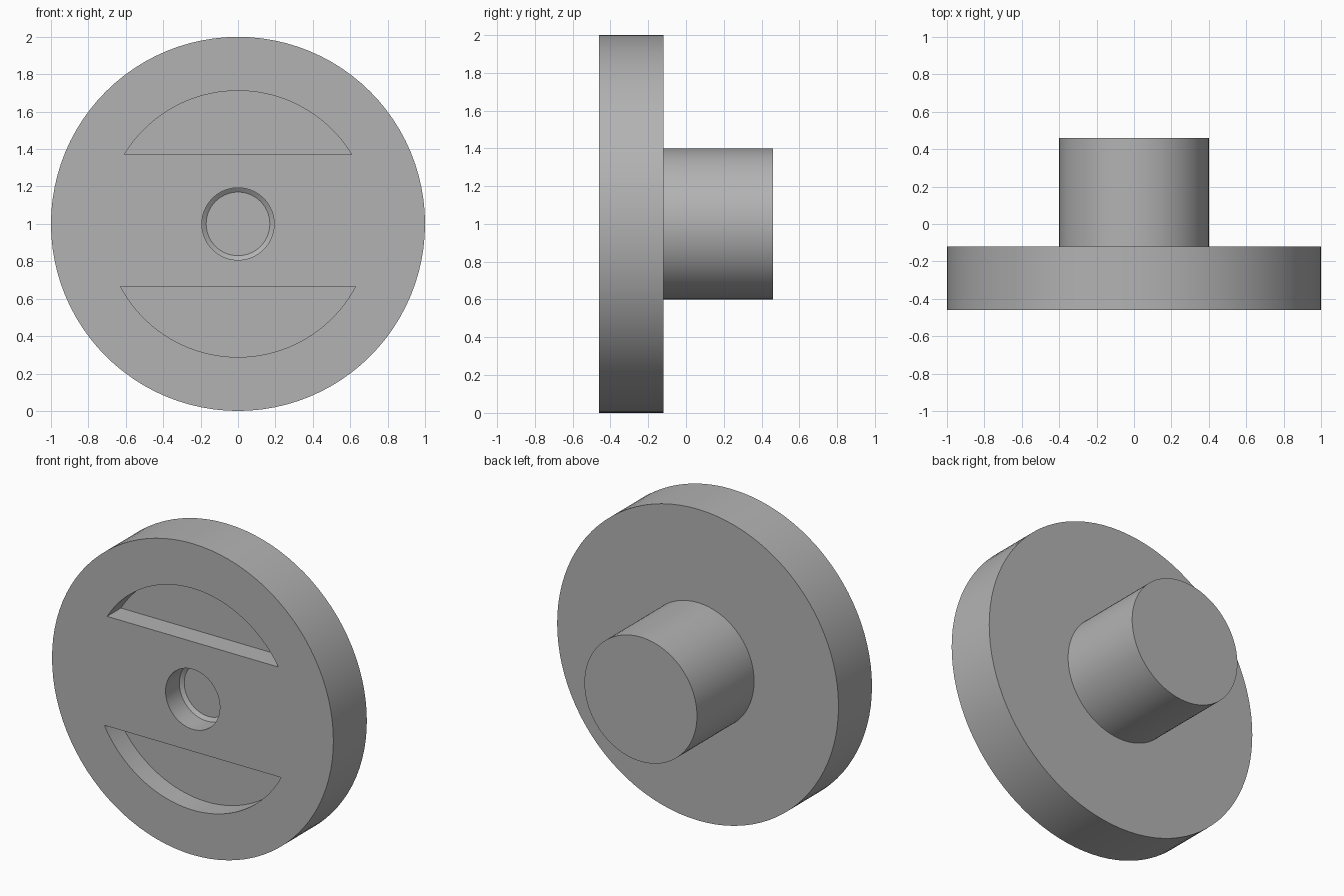
import bpy, bmesh, math
from mathutils import Matrix, Vector

old = bpy.data.objects.get("Cube")
if old:
    bpy.data.objects.remove(old, do_unlink=True)

SEGMENTS = 96
FRONT, STEP, BACK = -0.46, -0.12, 0.46
POCKET_DEPTH, POCKET_RADIUS = 0.14, 0.712

grey = bpy.data.materials.new("plain_grey")
grey.use_nodes = True
colour = (0.45, 0.45, 0.45, 1)
grey.diffuse_color = colour
grey.node_tree.nodes["Principled BSDF"].inputs["Base Color"].default_value = colour


def add_object(name, bm):
    bmesh.ops.recalc_face_normals(bm, faces=bm.faces)
    mesh = bpy.data.meshes.new(name)
    bm.to_mesh(mesh)
    bm.free()
    mesh.materials.append(grey)
    obj = bpy.data.objects.new(name, mesh)
    bpy.context.collection.objects.link(obj)
    return obj


def turned(name, profile):
    """Spin (radius, y) points round the y axis at z = 1; cap both ends."""
    bm = bmesh.new()
    rings = []
    for r, y in profile:
        angles = [2 * math.pi * i / SEGMENTS for i in range(SEGMENTS)]
        rings.append([bm.verts.new((r * math.cos(a), y, 1 + r * math.sin(a))) for a in angles])
    for a, b in zip(rings, rings[1:]):
        for i in range(SEGMENTS):
            j = (i + 1) % SEGMENTS
            bm.faces.new((a[i], a[j], b[j], b[i]))
    bm.faces.new(rings[0])
    bm.faces.new(rings[-1])
    return add_object(name, bm)


def pocket_cutter(name, side, flat):
    """Circular segment beyond a chord 'flat' from the axis, above or below."""
    start = math.asin(flat / POCKET_RADIUS)
    steps = 40
    bm = bmesh.new()
    arc = []
    for i in range(steps + 1):
        a = start + (math.pi - 2 * start) * i / steps
        arc.append(bm.verts.new((POCKET_RADIUS * math.cos(a), FRONT - 0.1,
                                 1 + side * POCKET_RADIUS * math.sin(a))))
    face = bm.faces.new(arc)
    ext = bmesh.ops.extrude_face_region(bm, geom=[face])
    moved = [v for v in ext["geom"] if isinstance(v, bmesh.types.BMVert)]
    bmesh.ops.translate(bm, verts=moved, vec=(0, 0.1 + POCKET_DEPTH, 0))
    obj = add_object(name, bm)
    obj.hide_render = True
    return obj


# Disc, rear boss and stepped centre bore in one turned profile
body = turned("flanged_hub", [
    (0.17, FRONT + 0.157), (0.193, FRONT + 0.14), (0.193, FRONT),
    (1, FRONT), (1, STEP), (0.4, STEP), (0.4, BACK)])

# Two segment-shaped pockets in the front face
bpy.context.view_layer.objects.active = body
body.select_set(True)
for name, side, flat in (("upper_pocket", 1, 0.37), ("lower_pocket", -1, 0.335)):
    cutter = pocket_cutter(name, side, flat)
    mod = body.modifiers.new(name, "BOOLEAN")
    mod.operation, mod.solver, mod.object = "DIFFERENCE", "EXACT", cutter
    bpy.ops.object.modifier_apply(modifier=mod.name)
    bpy.data.objects.remove(cutter, do_unlink=True)

bpy.ops.object.shade_smooth_by_angle(angle=math.radians(30))
